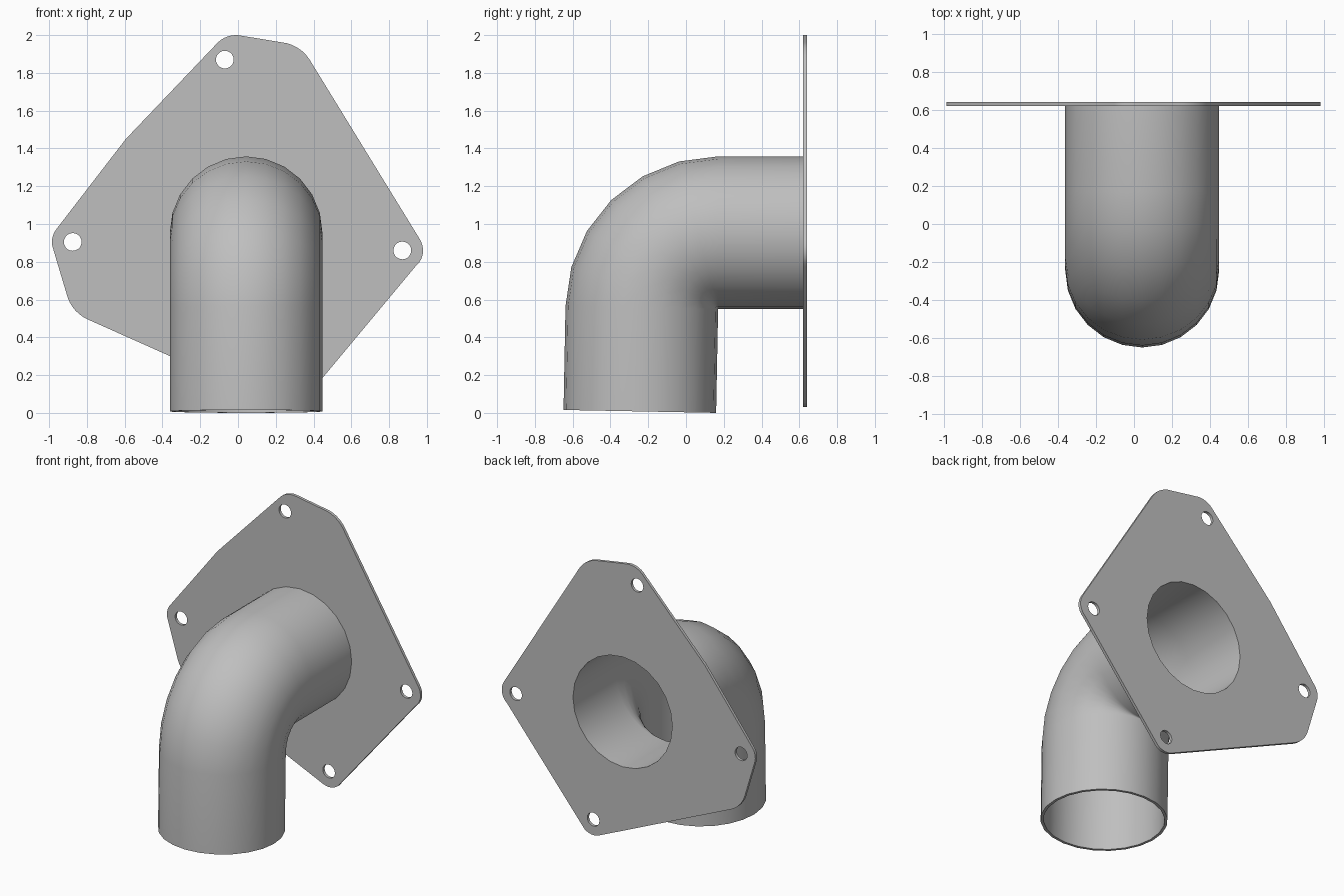
import bpy, bmesh
from math import sin, cos, radians, pi
from mathutils import Vector

cube = bpy.data.objects.get("Cube")
if cube:
    bpy.data.objects.remove(cube)

grey = bpy.data.materials.new("bare metal grey")
grey.use_nodes = True
colour = (0.52, 0.52, 0.52, 1)
grey.diffuse_color = colour
grey.node_tree.nodes["Principled BSDF"].inputs["Base Color"].default_value = colour

PIPE_X, PIPE_Z = 0.043, 0.954
OUTER, INNER, SIDES = 0.404, 0.385, 24
PLATE_FRONT, PLATE_BACK = 0.62, 0.64


def finish(name, bm):
    bmesh.ops.recalc_face_normals(bm, faces=bm.faces)
    mesh = bpy.data.meshes.new(name)
    bm.to_mesh(mesh)
    bm.free()
    mesh.materials.append(grey)
    obj = bpy.data.objects.new(name, mesh)
    bpy.context.collection.objects.link(obj)
    bpy.ops.object.select_all(action='DESELECT')
    obj.select_set(True)
    bpy.context.view_layer.objects.active = obj
    bpy.ops.object.shade_smooth_by_angle(angle=radians(35))
    return obj


# Elbow pipe: outer and inner walls swept along straight, bend, straight
BEND, BEND_Y, END_ANGLE, STEPS = 0.404, 0.17, 1.1, 6
pivot = Vector((PIPE_X, BEND_Y, PIPE_Z - BEND))
stations = [(Vector((PIPE_X, PLATE_FRONT, PIPE_Z)), Vector((0, 0, 1)))]
for i in range(STEPS + 1):
    a = radians(90 + (END_ANGLE - 90) * i / STEPS)
    out = Vector((0, -cos(a), sin(a)))
    stations.append((pivot + out * BEND, out))
centre, out = stations[-1]
down = Vector((0, -out.z, out.y))
stations.append((centre + down * 0.55, out))

bm = bmesh.new()


def ring(centre, out, radius):
    return [bm.verts.new(centre + radius * (Vector((1, 0, 0)) * cos(t) + out * sin(t)))
            for t in (2 * pi * k / SIDES for k in range(SIDES))]


rings = [ring(c, n, OUTER) for c, n in stations]
rings += [ring(c, n, INNER) for c, n in reversed(stations)]
for i, a in enumerate(rings):
    b = rings[(i + 1) % len(rings)]
    for k in range(SIDES):
        m = (k + 1) % SIDES
        bm.faces.new((a[k], a[m], b[m], b[k]))
finish("elbow_pipe", bm)

# Flange plate: rounded corners as (x, z, radius, start angle, end angle)
corners = [(0.87, 0.86, 0.11, -52, 32), (0.21, 1.763, 0.2, 32, 85),
           (-0.01, 1.86, 0.14, 85, 133), (-0.594, 1.45, 0, 0, 0),
           (-0.875, 0.905, 0.11, 145, 200), (-0.713, 0.677, 0.2, 200, 245),
           (0.27, 0.14, 0.11, 245, 308)]
bolt_holes = [(0.87, 0.86), (-0.07, 1.87), (-0.875, 0.905), (0.27, 0.14)]


def arc(x, z, r, start, end, steps):
    return [(x + r * cos(t), z + r * sin(t)) for t in
            (radians(start + (end - start) * k / steps) for k in range(steps + 1))]


loops = [[p for c in corners for p in (arc(*c, 6) if c[2] else [c[:2]])]]
loops += [arc(x, z, 0.047, 0, 360, 20)[:-1] for x, z in bolt_holes]
loops.append(arc(PIPE_X, PIPE_Z, INNER, 0, 360, SIDES)[:-1])

bm = bmesh.new()
for loop in loops:
    verts = [bm.verts.new((x, PLATE_FRONT, z)) for x, z in loop]
    for v, w in zip(verts, verts[1:] + verts[:1]):
        bm.edges.new((v, w))
bmesh.ops.triangle_fill(bm, edges=bm.edges[:], use_beauty=True, normal=(0, -1, 0))
front = bm.faces[:]
back = bmesh.ops.extrude_face_region(bm, geom=front, use_keep_orig=True)
bmesh.ops.translate(bm, vec=(0, PLATE_BACK - PLATE_FRONT, 0),
                    verts=[g for g in back["geom"] if isinstance(g, bmesh.types.BMVert)])
finish("flange_plate", bm)
